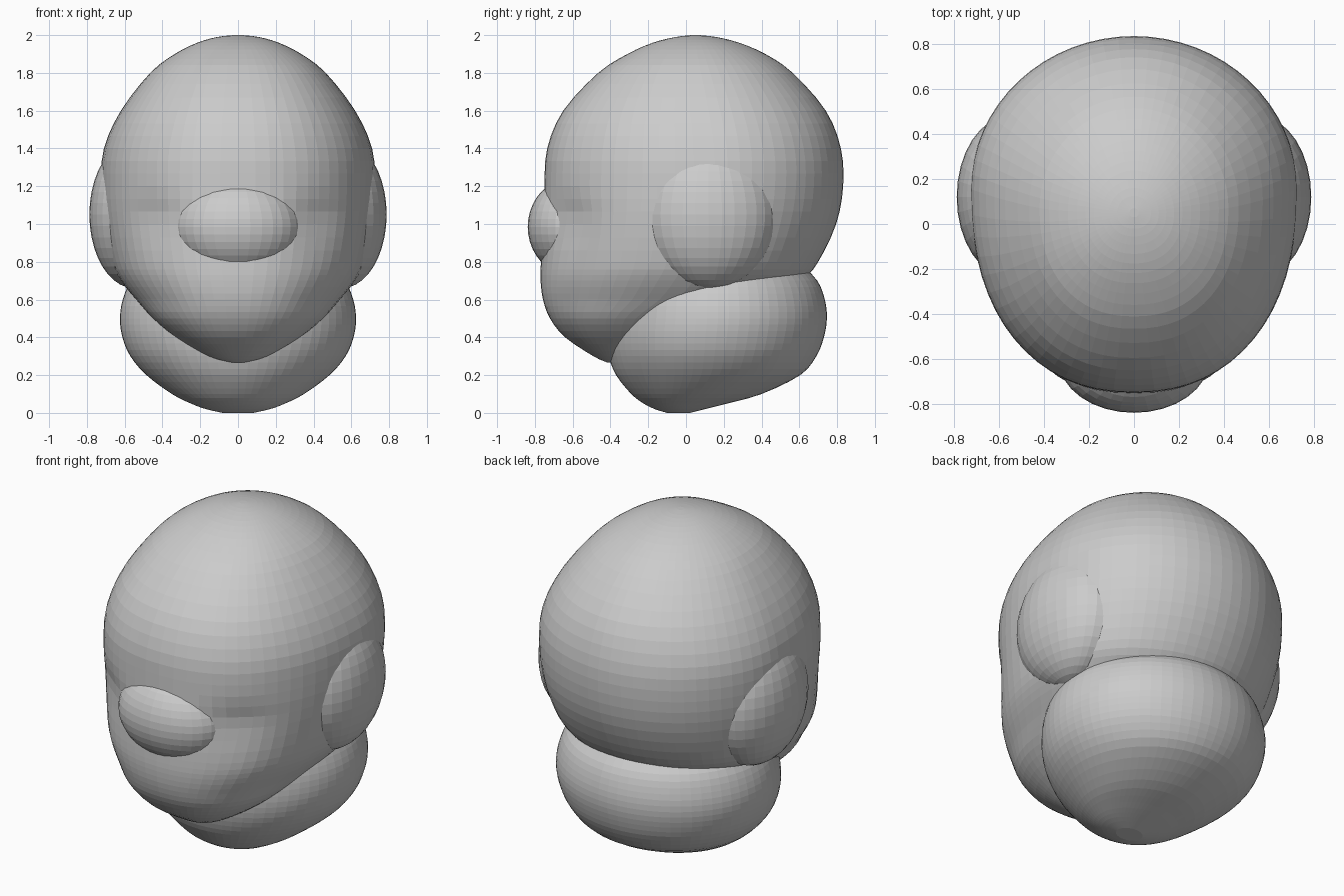
import bpy, bmesh, math
from mathutils import Matrix

if "Cube" in bpy.data.objects:
    bpy.data.objects.remove(bpy.data.objects["Cube"])

SEG = 64


def new_object(name, bm):
    bmesh.ops.recalc_face_normals(bm, faces=bm.faces)
    me = bpy.data.meshes.new(name)
    bm.to_mesh(me)
    bm.free()
    ob = bpy.data.objects.new(name, me)
    bpy.context.collection.objects.link(ob)
    return ob


def catmull(rows, steps):
    # smooth curve through the profile rows
    out = []
    for i in range(len(rows) - 1):
        p0, p1 = rows[max(i - 1, 0)], rows[i]
        p2, p3 = rows[i + 1], rows[min(i + 2, len(rows) - 1)]
        for s in range(steps):
            t = s / steps
            out.append([0.5 * (2 * b + (c - a) * t + (2 * a - 5 * b + 4 * c - d) * t * t
                        + (3 * b - a - 3 * c + d) * t ** 3)
                        for a, b, c, d in zip(p0, p1, p2, p3)])
    return out + [list(rows[-1])]


def loft(name, rows, power):
    # rows: z, front y, back y, y of widest point, half width
    bm = bmesh.new()
    rings = []
    for z, f, b, yc, w in catmull(rows, 3):
        ring = []
        for k in range(SEG):
            a = 2 * math.pi * k / SEG
            c, s = math.cos(a), math.sin(a)
            e = 2 / power if s < 0 else 1
            x = w * math.copysign(abs(c) ** e, c)
            y = yc + (b - yc) * s if s > 0 else yc - (yc - f) * abs(s) ** e
            ring.append(bm.verts.new((x, y, z)))
        rings.append(ring)
    for r0, r1 in zip(rings, rings[1:]):
        for k in range(SEG):
            j = (k + 1) % SEG
            bm.faces.new((r0[k], r0[j], r1[j], r1[k]))
    bm.faces.new(rings[0])
    bm.faces.new(rings[-1])
    return new_object(name, bm)


def ellipsoid(name, centre, radii):
    bm = bmesh.new()
    bmesh.ops.create_uvsphere(bm, u_segments=32, v_segments=20, radius=1,
                              matrix=Matrix.Translation(centre) @ Matrix.Diagonal((*radii, 1)))
    return new_object(name, bm)


# Cranium tapering down into the jaw
head = loft("head", [
    (0.268, -0.42, -0.34, -0.38, 0.04),
    (0.30, -0.49, -0.22, -0.34, 0.16),
    (0.40, -0.64, 0.00, -0.26, 0.33),
    (0.50, -0.72, 0.15, -0.20, 0.45),
    (0.60, -0.757, 0.42, -0.05, 0.54),
    (0.70, -0.77, 0.61, 0.04, 0.62),
    (0.80, -0.768, 0.70, 0.10, 0.67),
    (1.00, -0.755, 0.795, 0.13, 0.71),
    (1.20, -0.75, 0.832, 0.15, 0.725),
    (1.40, -0.735, 0.82, 0.15, 0.71),
    (1.60, -0.65, 0.74, 0.12, 0.62),
    (1.80, -0.465, 0.565, 0.08, 0.465),
    (1.90, -0.31, 0.42, 0.06, 0.335),
    (1.96, -0.175, 0.28, 0.055, 0.215),
    (1.99, -0.055, 0.16, 0.05, 0.11),
    (2.00, 0.03, 0.07, 0.05, 0.02)], 2.25)

# Shallow eye hollows under the brow
for v in head.data.vertices:
    if v.co.y < 0:
        dz = v.co.z - 1.04
        d = ((abs(v.co.x) - 0.43) / 0.14) ** 2 + (dz / (0.10 if dz > 0 else 0.18)) ** 2
        v.co.y += 0.035 * math.exp(-d)

# Neck, with its underside sloping up to the back
parts = [loft("neck", [
    (0.00, -0.10, 0.02, -0.04, 0.08),
    (0.02, -0.165, 0.10, -0.03, 0.17),
    (0.05, -0.225, 0.22, 0.00, 0.25),
    (0.10, -0.29, 0.40, 0.06, 0.35),
    (0.20, -0.37, 0.605, 0.13, 0.485),
    (0.30, -0.41, 0.69, 0.15, 0.57),
    (0.40, -0.425, 0.73, 0.16, 0.612),
    (0.50, -0.42, 0.746, 0.17, 0.625),
    (0.60, -0.40, 0.735, 0.17, 0.61),
    (0.70, -0.36, 0.695, 0.17, 0.565),
    (0.80, -0.28, 0.60, 0.17, 0.46)], 2.0)]

# Nose and ears
parts.append(ellipsoid("nose", (0, -0.60, 0.985), (0.335, 0.238, 0.26)))
for side in (-1, 1):
    parts.append(ellipsoid("ear", (side * 0.55, 0.12, 1.05), (0.237, 0.36, 0.39)))

# Fuse everything into one skin
for p in parts:
    m = head.modifiers.new(p.name, 'BOOLEAN')
    m.operation, m.solver, m.object = 'UNION', 'EXACT', p
bpy.context.view_layer.objects.active = head
head.select_set(True)
for m in list(head.modifiers):
    bpy.ops.object.modifier_apply(modifier=m.name)
for p in parts:
    bpy.data.objects.remove(p)
